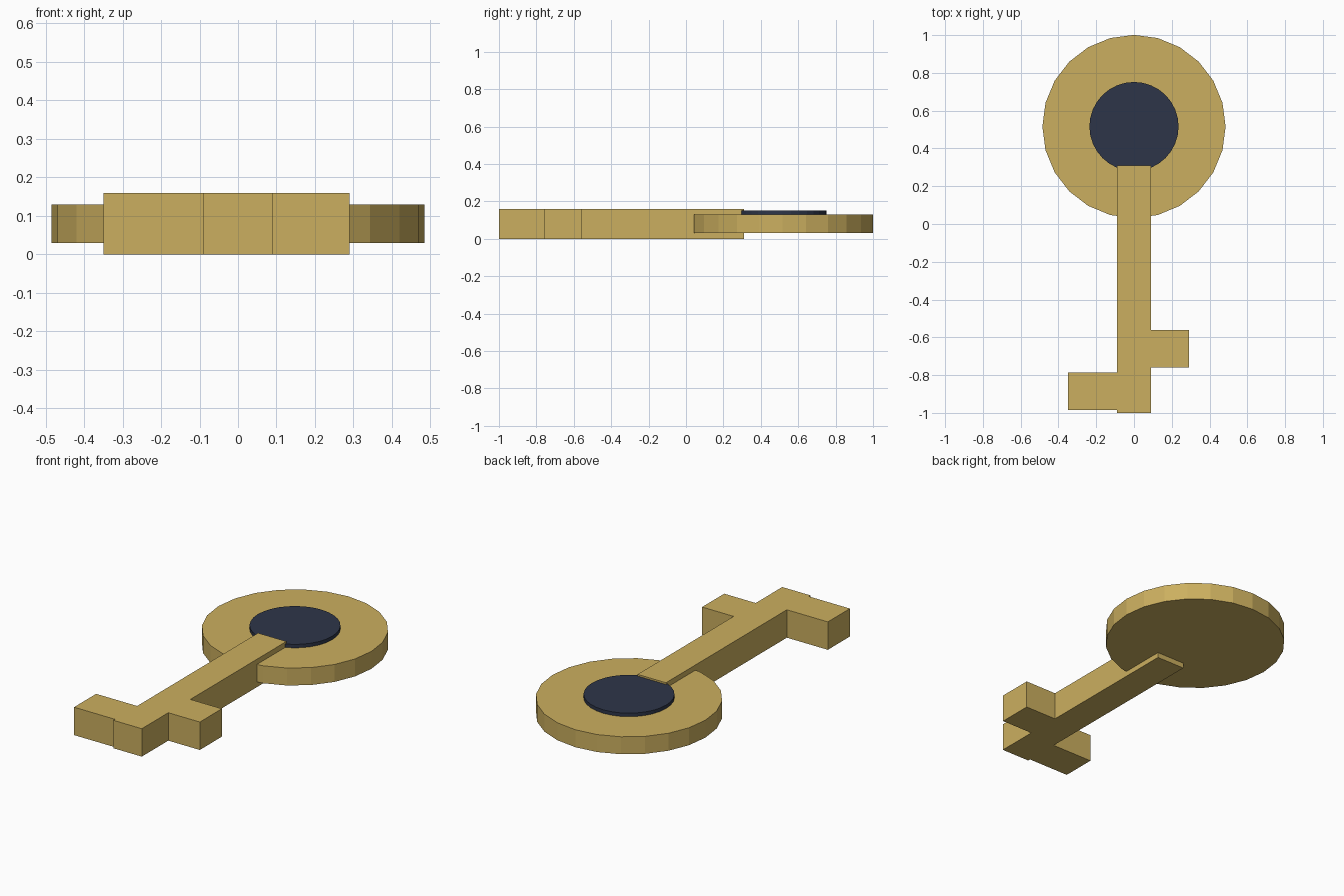
import bpy
import bmesh
from mathutils import Matrix

if "Cube" in bpy.data.objects:
    bpy.data.objects.remove(bpy.data.objects["Cube"])


def material(name, rgb):
    mat = bpy.data.materials.new(name)
    mat.use_nodes = True
    color = (*rgb, 1.0)
    mat.diffuse_color = color
    mat.node_tree.nodes["Principled BSDF"].inputs["Base Color"].default_value = color
    return mat


def add_object(name, bm, mat):
    bmesh.ops.recalc_face_normals(bm, faces=bm.faces)
    mesh = bpy.data.meshes.new(name)
    bm.to_mesh(mesh)
    bm.free()
    mesh.materials.append(mat)
    obj = bpy.data.objects.new(name, mesh)
    bpy.context.collection.objects.link(obj)
    return obj


def disc(name, radius, bottom, top, mat, sides=24):
    bm = bmesh.new()
    bmesh.ops.create_cone(
        bm, cap_ends=True, segments=sides, radius1=radius, radius2=radius,
        depth=top - bottom,
        matrix=Matrix.Translation((0, HEAD_Y, (bottom + top) / 2)))
    return add_object(name, bm, mat)


def extruded_outline(name, outline, height, mat):
    bm = bmesh.new()
    face = bm.faces.new([bm.verts.new((x, y, 0)) for x, y in outline])
    result = bmesh.ops.extrude_face_region(bm, geom=[face], use_keep_orig=True)
    raised = [v for v in result["geom"] if isinstance(v, bmesh.types.BMVert)]
    bmesh.ops.translate(bm, verts=raised, vec=(0, 0, height))
    return add_object(name, bm, mat)


gold = material("gold", (0.60, 0.43, 0.115))
navy = material("dark navy", (0.027, 0.036, 0.066))

HEAD_Y = 0.516
HALF = 0.09

# Round head with a dark raised inlay
disc("key_head", 0.485, 0.03, 0.13, gold)
disc("head_inlay", 0.236, 0.13, 0.15, navy, sides=32)

# Shaft and its two teeth as one outline
outline = [
    (-HALF, -1.0), (HALF, -1.0),
    (HALF, -0.76), (0.29, -0.76), (0.29, -0.56), (HALF, -0.56),
    (HALF, 0.31), (-HALF, 0.31),
    (-HALF, -0.785), (-0.35, -0.785), (-0.35, -0.985), (-HALF, -0.985),
]
extruded_outline("key_shaft_and_teeth", outline, 0.16, gold)
